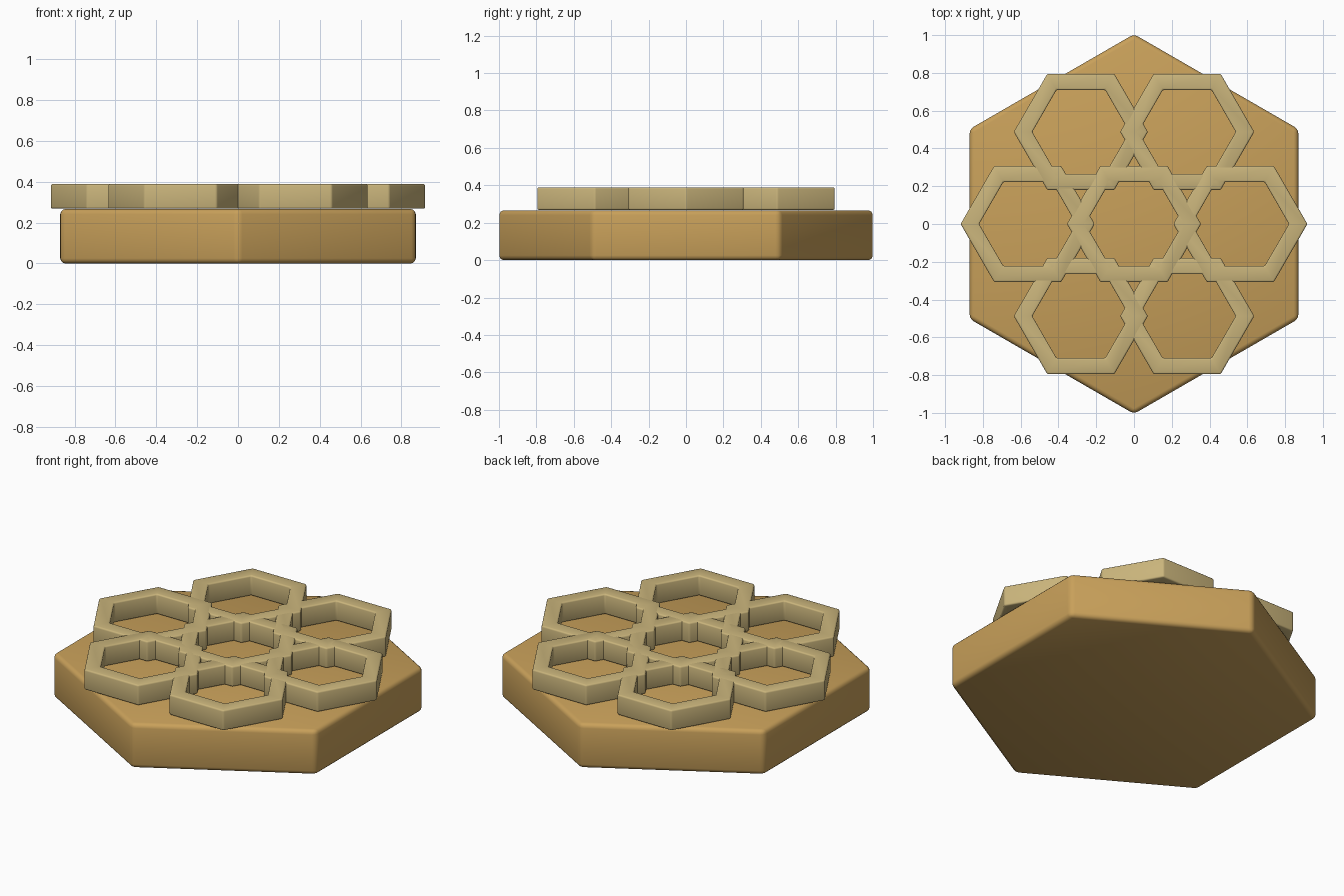
import bpy
import bmesh
from math import cos, sin, radians

cube = bpy.data.objects.get("Cube")
if cube:
    bpy.data.objects.remove(cube, do_unlink=True)


def material(name, colour):
    mat = bpy.data.materials.new(name)
    mat.use_nodes = True
    mat.diffuse_color = colour
    mat.node_tree.nodes["Principled BSDF"].inputs["Base Color"].default_value = colour
    return mat


def hexagon(bm, radius, z, turn):
    return [bm.verts.new((radius * cos(radians(60 * i + turn)),
                          radius * sin(radians(60 * i + turn)), z)) for i in range(6)]


def bridge(bm, a, b):
    for i in range(6):
        j = (i + 1) % 6
        bm.faces.new((a[i], a[j], b[j], b[i]))


def finish(bm, name, mat, bevel, location=(0, 0, 0)):
    bmesh.ops.recalc_face_normals(bm, faces=bm.faces)
    mesh = bpy.data.meshes.new(name)
    bm.to_mesh(mesh)
    bm.free()
    mesh.materials.append(mat)
    obj = bpy.data.objects.new(name, mesh)
    obj.location = location
    bpy.context.collection.objects.link(obj)
    # Rounded edges
    mod = obj.modifiers.new("rounded_edges", 'BEVEL')
    mod.width = bevel
    mod.segments = 3
    bpy.ops.object.select_all(action='DESELECT')
    obj.select_set(True)
    bpy.context.view_layer.objects.active = obj
    bpy.ops.object.modifier_apply(modifier=mod.name)
    bpy.ops.object.shade_smooth_by_angle(angle=radians(35))
    return obj


amber = material("amber", (0.58, 0.352, 0.102, 1))
pale_wax = material("pale_wax", (0.59, 0.46, 0.2, 1))

# Hexagonal base slab, points towards front and back
BASE_TOP = 0.266
bm = bmesh.new()
low, high = hexagon(bm, 1.005, 0, 30), hexagon(bm, 1.005, BASE_TOP, 30)
bridge(bm, low, high)
bm.faces.new(low)
bm.faces.new(high)
finish(bm, "base_slab", amber, 0.025)


# Open comb cell with a hexagonal hole
def comb_cell(name, x, y):
    bm = bmesh.new()
    outer, inner, height = 0.355, 0.257, 0.121
    loops = [hexagon(bm, r, z, 0) for r, z in
             ((outer, 0), (outer, height), (inner, height), (inner, 0))]
    for k in range(4):
        bridge(bm, loops[k], loops[(k + 1) % 4])
    finish(bm, name, pale_wax, 0.009, (x, y, BASE_TOP + 0.002))


# One cell in the middle and six around it
SPACING = 0.563
comb_cell("comb_cell_centre", 0, 0)
for i in range(6):
    a = radians(60 * i)
    comb_cell(f"comb_cell_{i + 1}", SPACING * cos(a), SPACING * sin(a))
